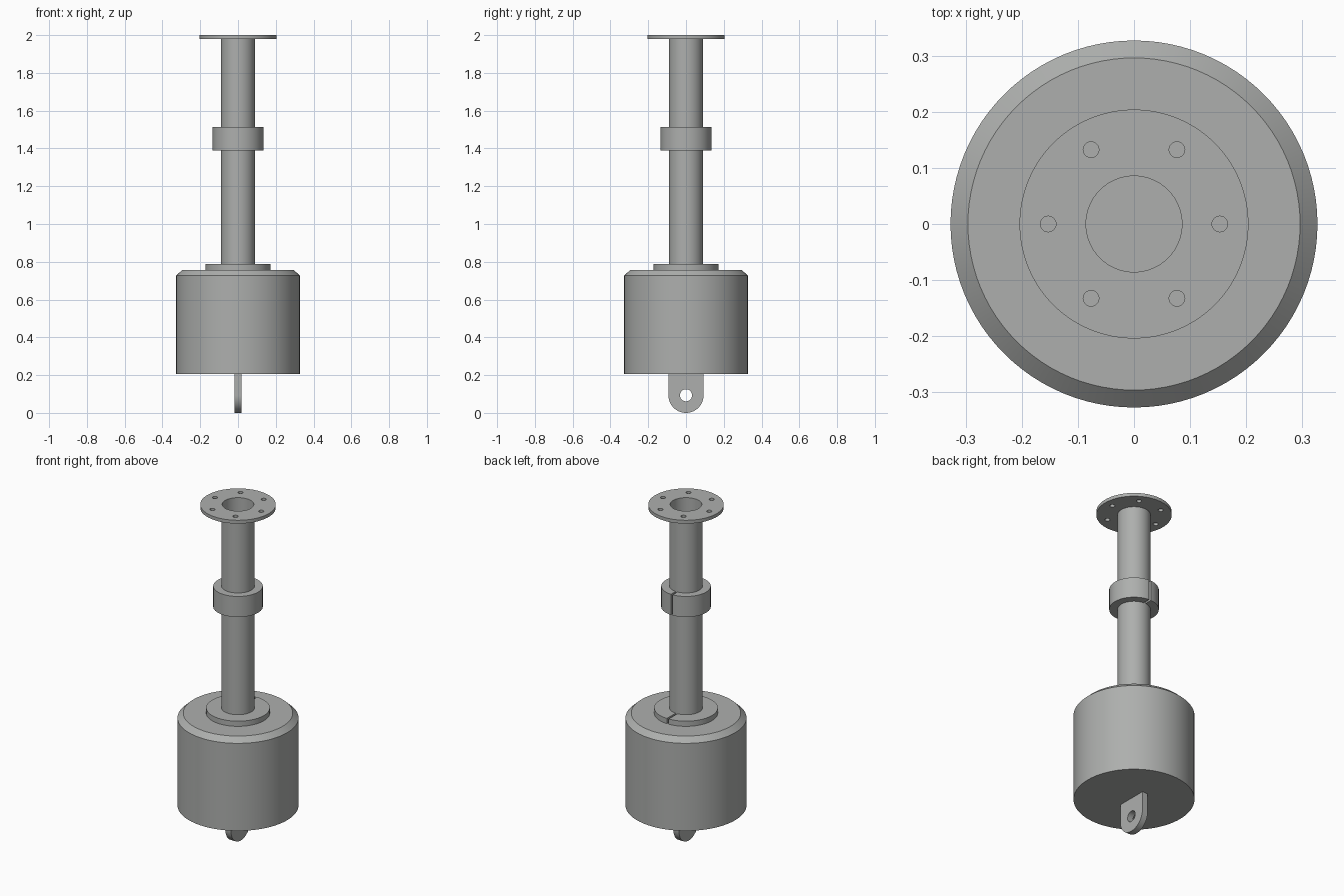
import bpy, bmesh, math
from math import cos, sin, pi

if "Cube" in bpy.data.objects:
    bpy.data.objects.remove(bpy.data.objects["Cube"])

grey = bpy.data.materials.new("steel grey")
grey.diffuse_color = (0.42, 0.43, 0.42, 1)
grey.use_nodes = True
grey.node_tree.nodes["Principled BSDF"].inputs["Base Color"].default_value = grey.diffuse_color


def arc(r, a0=0.0, a1=2 * pi, n=96, cx=0.0, cy=0.0):
    """Points on an arc; a full circle leaves out the repeated end point."""
    count = n if abs(a1 - a0 - 2 * pi) < 1e-6 else n + 1
    return [(cx + r * cos(a0 + (a1 - a0) * i / n),
             cy + r * sin(a0 + (a1 - a0) * i / n)) for i in range(count)]


def finish(name, bm):
    bmesh.ops.remove_doubles(bm, verts=bm.verts, dist=1e-5)
    bmesh.ops.recalc_face_normals(bm, faces=bm.faces)
    me = bpy.data.meshes.new(name)
    bm.to_mesh(me)
    bm.free()
    me.materials.clear()
    me.materials.append(grey)
    ob = bpy.data.objects.new(name, me)
    bpy.context.collection.objects.link(ob)
    bpy.ops.object.select_all(action='DESELECT')
    ob.select_set(True)
    bpy.context.view_layer.objects.active = ob
    bpy.ops.object.shade_smooth_by_angle(angle=math.radians(30))
    return ob


def plate(name, loops, z0, z1):
    """Extrude an outline with holes (first loop outside) from z0 to z1."""
    cu = bpy.data.curves.new(name + "_outline", 'CURVE')
    cu.dimensions = '2D'
    cu.fill_mode = 'BOTH'
    cu.extrude = (z1 - z0) / 2
    for pts in loops:
        sp = cu.splines.new('POLY')
        sp.points.add(len(pts) - 1)
        for p, (x, y) in zip(sp.points, pts):
            p.co = (x, y, 0, 1)
        sp.use_cyclic_u = True
    tmp = bpy.data.objects.new(name + "_outline", cu)
    bpy.context.collection.objects.link(tmp)
    bpy.context.view_layer.update()
    me = bpy.data.meshes.new_from_object(
        tmp.evaluated_get(bpy.context.evaluated_depsgraph_get()))
    bm = bmesh.new()
    bm.from_mesh(me)
    bmesh.ops.translate(bm, verts=bm.verts, vec=(0, 0, (z0 + z1) / 2))
    bpy.data.objects.remove(tmp)
    bpy.data.curves.remove(cu)
    bpy.data.meshes.remove(me)
    return finish(name, bm)


def split_ring(r_in, r_out, gap):
    """C-shaped outline whose parallel-sided slit faces +y."""
    def span(r):
        d = math.asin(gap / 2 / r)
        return pi / 2 + d, 5 * pi / 2 - d
    return arc(r_out, *span(r_out)) + arc(r_in, *span(r_in))[::-1]


# Float drum with a chamfered top edge
bm = bmesh.new()
rings = [[bm.verts.new((x, y, z)) for x, y in arc(r)]
         for r, z in ((0.327, 0.205), (0.327, 0.727), (0.296, 0.756))]
for lo, hi in zip(rings, rings[1:]):
    for i in range(len(lo)):
        j = (i + 1) % len(lo)
        bm.faces.new((lo[i], lo[j], hi[j], hi[i]))
bm.faces.new(rings[0])
bm.faces.new(rings[-1])
finish("float_drum", bm)

# Hollow stem
TUBE_IN, TUBE_OUT = 0.0855, 0.0895
plate("stem_tube", [arc(TUBE_OUT), arc(TUBE_IN)], 0.75, 1.985)

# Split retaining collars
plate("lower_collar", [split_ring(TUBE_OUT, 0.172, 0.012)], 0.756, 0.787)
plate("upper_collar", [split_ring(TUBE_OUT, 0.134, 0.012)], 1.39, 1.513)

# Top flange with six bolt holes
bolts = [arc(0.014, n=24, cx=0.153 * cos(k * pi / 3), cy=0.153 * sin(k * pi / 3))
         for k in range(6)]
plate("top_flange", [arc(0.204), arc(TUBE_IN)] + bolts, 1.98, 2.0)

# Eye lug under the drum, drawn flat and then stood up in the yz plane
W = 0.093
outline = arc(W, pi, 2 * pi, 32, cy=W) + [(W, 0.207), (-W, 0.207)]
lug = plate("eye_lug", [outline, arc(0.032, n=32, cy=W)], -0.0185, 0.0185)
lug.rotation_euler = (pi / 2, 0, pi / 2)
